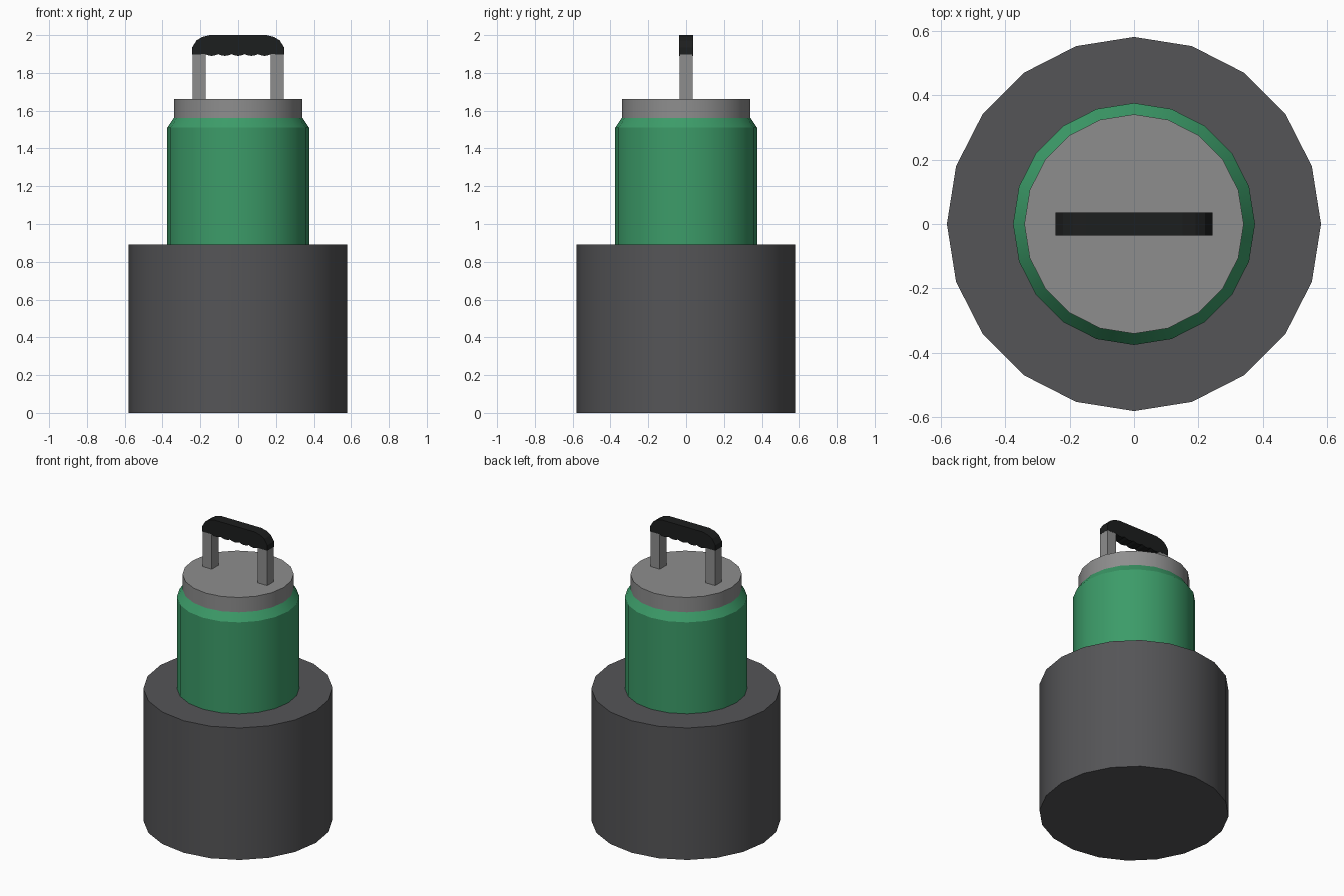
import bpy, bmesh, math

if "Cube" in bpy.data.objects:
    bpy.data.objects.remove(bpy.data.objects["Cube"])


def material(name, color):
    m = bpy.data.materials.new(name)
    m.diffuse_color = (*color, 1)
    m.use_nodes = True
    m.node_tree.nodes["Principled BSDF"].inputs["Base Color"].default_value = m.diffuse_color
    return m


def finish(name, bm, mat, smooth=False):
    bmesh.ops.recalc_face_normals(bm, faces=bm.faces[:])
    mesh = bpy.data.meshes.new(name)
    bm.to_mesh(mesh)
    bm.free()
    mesh.materials.append(mat)
    ob = bpy.data.objects.new(name, mesh)
    bpy.context.collection.objects.link(ob)
    if smooth:
        bpy.ops.object.select_all(action='DESELECT')
        ob.select_set(True)
        bpy.context.view_layer.objects.active = ob
        bpy.ops.object.shade_smooth_by_angle(angle=math.radians(30))
    return ob


def turned(name, profile, mat, sides=20):
    """Closed solid of revolution from (radius, z) pairs."""
    bm = bmesh.new()
    rings = [[bm.verts.new((r * math.cos(i * math.tau / sides),
                            r * math.sin(i * math.tau / sides), z))
              for i in range(sides)] for r, z in profile]
    for a, b in zip(rings, rings[1:]):
        for i in range(sides):
            j = (i + 1) % sides
            bm.faces.new((a[i], a[j], b[j], b[i]))
    bm.faces.new(rings[0])
    bm.faces.new(rings[-1])
    return finish(name, bm, mat, smooth=True)


def extruded(name, outline, half_depth, mat):
    """Solid from an (x, z) outline, centred on y = 0."""
    bm = bmesh.new()
    face = bm.faces.new([bm.verts.new((x, -half_depth, z)) for x, z in outline])
    new = bmesh.ops.extrude_face_region(bm, geom=[face], use_keep_orig=True)["geom"]
    bmesh.ops.translate(bm, vec=(0, 2 * half_depth, 0),
                        verts=[v for v in new if isinstance(v, bmesh.types.BMVert)])
    return finish(name, bm, mat)


dark = material("dark_grey", (0.09, 0.09, 0.095))
metal = material("metal_grey", (0.27, 0.27, 0.27))
green = material("green", (0.045, 0.33, 0.14))
black = material("black", (0.012, 0.013, 0.013))

# Stacked round body
turned("base", [(0.58, 0), (0.58, 0.892)], dark)
turned("body", [(0.375, 0.892), (0.375, 1.51), (0.34, 1.562)], green)
turned("cap", [(0.34, 1.562), (0.34, 1.662)], metal)

# Handle posts
for side, label in ((-1, "left"), (1, "right")):
    extruded(label + "_post", [(side * x, z) for x, z in
             ((0.172, 1.662), (0.242, 1.662), (0.242, 1.9), (0.172, 1.9))], 0.035, metal)

# Handle grip: rounded top, scalloped finger bumps below
top = [(0.243, 1.898), (0.243, 1.935), (0.22, 1.972), (0.19, 1.99), (0.15, 2.0)]
bumps, width, steps = 5, 0.07, 4
under = []
for k in range(bumps * steps + 1):
    x = -0.175 + k * width / steps
    under.append((x, 1.899 - 0.009 * math.sin(math.pi * (k % steps) / steps)))
extruded("grip", top + [(-x, z) for x, z in reversed(top)] + under, 0.036, black)
